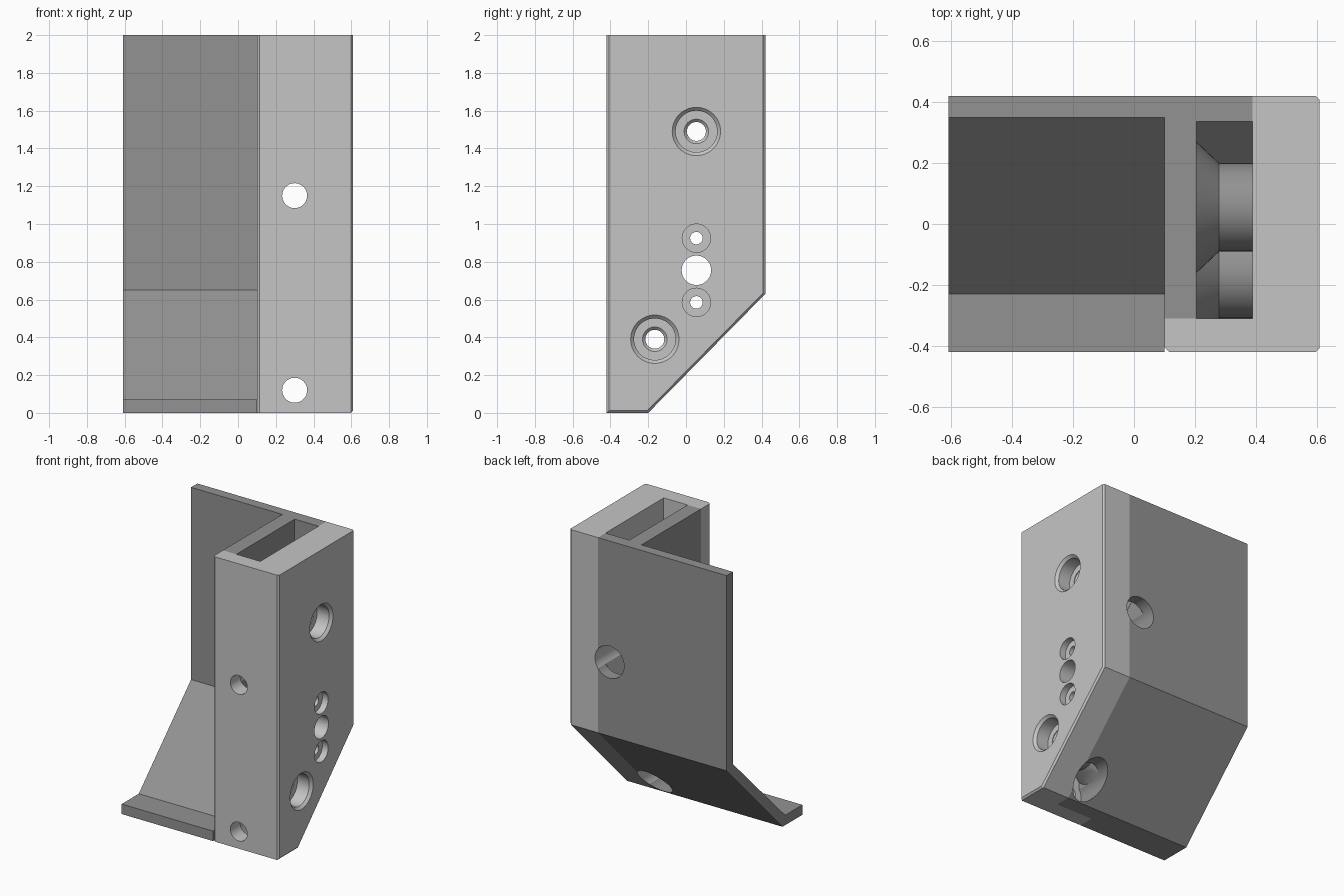
import bpy, bmesh, math
from mathutils import Vector

if "Cube" in bpy.data.objects:
    bpy.data.objects.remove(bpy.data.objects["Cube"])


def material(name, v):
    m = bpy.data.materials.new(name)
    m.diffuse_color = (v, v, v, 1)
    m.use_nodes = True
    m.node_tree.nodes["Principled BSDF"].inputs["Base Color"].default_value = m.diffuse_color
    return m


LIGHT = material("light_grey", 0.56)
DARK = material("mid_grey", 0.29)


def from_rings(name, rings, mat):
    """Skin a stack of equal-length closed rings and cap both ends."""
    bm = bmesh.new()
    vs = [[bm.verts.new(p) for p in ring] for ring in rings]
    n = len(vs[0])
    for a, b in zip(vs, vs[1:]):
        for i in range(n):
            j = (i + 1) % n
            bm.faces.new((a[i], a[j], b[j], b[i]))
    bm.faces.new(vs[0][::-1])
    bm.faces.new(vs[-1])
    bmesh.ops.recalc_face_normals(bm, faces=bm.faces)
    me = bpy.data.meshes.new(name)
    bm.to_mesh(me)
    bm.free()
    ob = bpy.data.objects.new(name, me)
    bpy.context.collection.objects.link(ob)
    if mat:
        me.materials.append(mat)
    return ob


def prism_x(name, x0, x1, profile, mat):
    return from_rings(name, [[(x, y, z) for y, z in profile] for x in (x0, x1)], mat)


def lathe(name, axis, centre, profile, mat=None, n=48):
    """Turned solid along x or y; profile is (position, radius) pairs."""
    rings = []
    for pos, r in profile:
        ring = []
        for i in range(n):
            t = 2 * math.pi * i / n
            u, w = centre[0] + r * math.cos(t), centre[1] + r * math.sin(t)
            ring.append((pos, u, w) if axis == 'x' else (u, pos, w))
        rings.append(ring)
    return from_rings(name, rings, mat)


# Side outline of the housing: clipped lower back corner
Y0, YB, YS, ZS, C = -0.42, 0.42, -0.2, 0.63, 0.012
XL, XW, XS, XR = 0.10, 0.205, 0.39, 0.61
YF = -0.31
outline = [(Y0, 0), (YS, 0), (YB, ZS), (YB, 2), (Y0, 2)]
face = [(Y0 + C, C), (YS - .4 * C, C), (YB - C, ZS + .4 * C), (YB - C, 2), (Y0 + C, 2)]

# Right slab with chamfered outer face
slab = from_rings("right_slab", [[(XS, y, z) for y, z in outline],
                                 [(XR - C, y, z) for y, z in outline],
                                 [(XR, y, z) for y, z in face]], LIGHT)

# Front panel of the housing
lip = [(XL, Y0 + .015), (XL + .015, Y0), (XS, Y0), (XS, YF), (XL, YF)]
front = from_rings("front_panel", [[(x, y, z) for x, y in lip] for z in (0, 2)], LIGHT)


# Bent back plate, wing and housing sections
def bent(y0, yi):
    return [(y0, 0), (YS, 0), (YB, ZS), (YB, 2), (yi, 2), (yi, ZS + .015 + yi - .345),
            (-0.23, 0.07), (y0, 0.07)]


wing = prism_x("back_wing", -XR, XL, bent(Y0, 0.35), DARK)
back = prism_x("housing_back", XW, XS, bent(YF, 0.336), DARK)

# Dividing wall
wall = prism_x("dividing_wall", XL, XW,
               [(YF, 0), (YS, 0), (YB, ZS), (YB, 2), (YF, 2)], DARK)

# Flared screw bosses inside the cavity
big_holes = [(0.055, 1.49), (-0.165, 0.39)]
bosses = [lathe("screw_boss", 'x', c, [(0.19, .23), (0.28, .145), (0.4, .145)], DARK)
          for c in big_holes]

# Hole cutters: counterbored side holes, then front screw and rear access holes
side, cross = [], []
for c in big_holes:
    side.append(lathe("cutter", 'x', c, [(0, .05), (.48, .05), (.495, .065), (.5, .065),
                                         (.5, .11), (.592, .11), (.61, .128), (.7, .128)]))
for z in (0.925, 0.585):
    side.append(lathe("cutter", 'x', (0.055, z), [(0, .033), (.565, .033),
                                                  (.565, .075), (.7, .075)]))
side.append(lathe("cutter", 'x', (0.055, 0.755), [(0, .078), (.7, .078)]))
for z in (1.15, 0.12):
    cross.append(lathe("cutter", 'y', (0.3, z), [(-.5, .066), (YF, .066),
                                                 (YF, .113), (.5, .113)]))


def cut(ob, cutters):
    bpy.context.view_layer.objects.active = ob
    for c in cutters:
        m = ob.modifiers.new("hole", 'BOOLEAN')
        m.operation, m.solver, m.object = 'DIFFERENCE', 'EXACT', c
        bpy.ops.object.modifier_apply(modifier=m.name)


cut(slab, side + cross)
cut(wall, side + cross)
cut(front, cross)
cut(back, cross)
for b, s in zip(bosses, side):
    cut(b, [s] + cross)
for c in side + cross:
    bpy.data.objects.remove(c)

# Smooth the round surfaces, keep edges crisp
bpy.ops.object.select_all(action='SELECT')
bpy.context.view_layer.objects.active = slab
bpy.ops.object.shade_smooth_by_angle(angle=math.radians(25))
